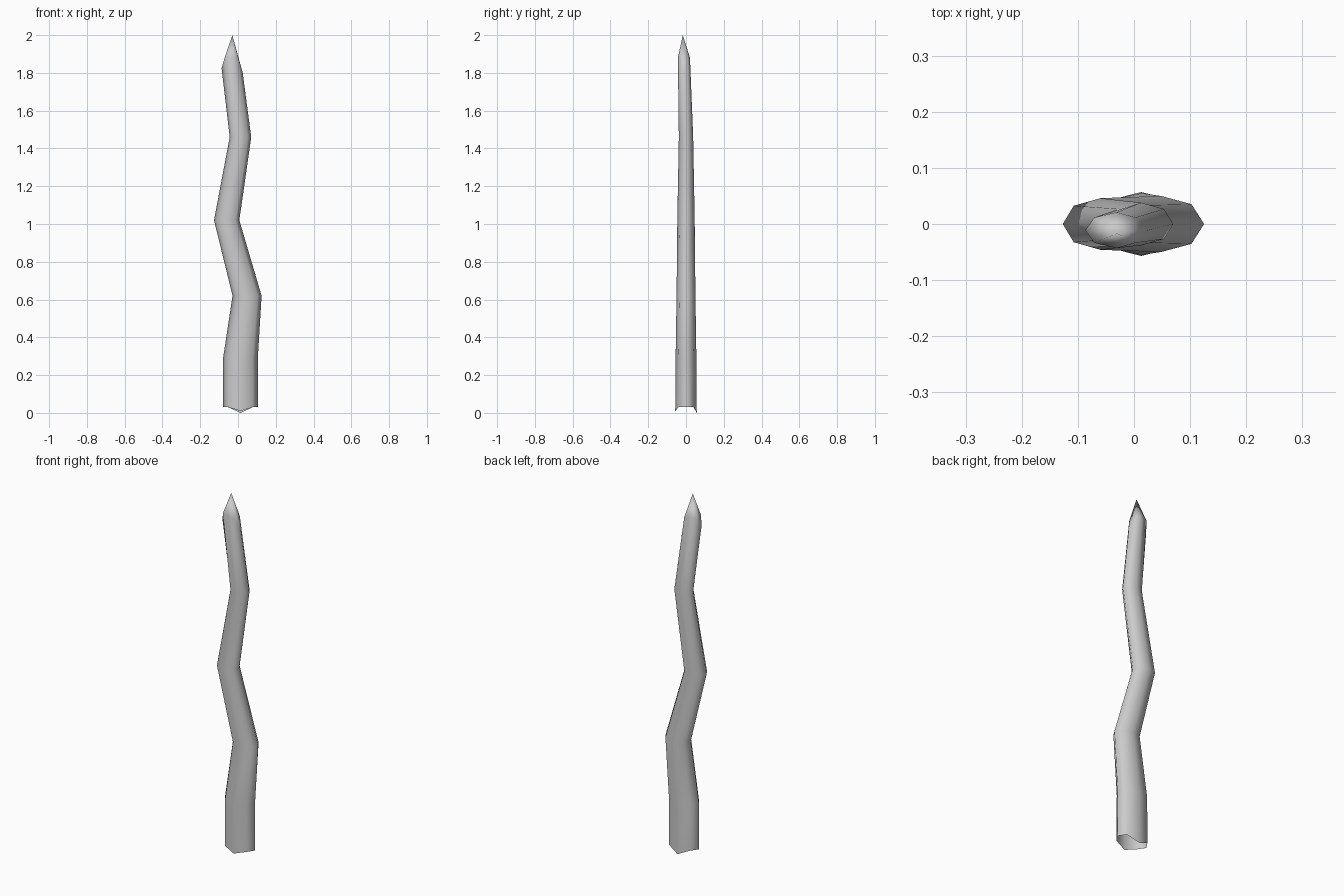
import bpy, bmesh, math

if "Cube" in bpy.data.objects:
    bpy.data.objects.remove(bpy.data.objects["Cube"])

SIDES = 8
# Rings up the shaft: centre x, centre y, z, half width, half depth
rings = [
    (0.013, 0.0, 0.03, 0.092, 0.057),
    (0.013, 0.0, 0.29, 0.092, 0.055),
    (0.048, 0.0, 0.62, 0.077, 0.050),
    (-0.060, 0.0, 1.02, 0.067, 0.046),
    (0.013, 0.0, 1.46, 0.057, 0.038),
    (-0.031, -0.011, 1.88, 0.056, 0.032),
]

bm = bmesh.new()
loops = []
for cx, cy, z, w, d in rings:
    loop = []
    for i in range(SIDES):
        a = 2 * math.pi * i / SIDES
        loop.append(bm.verts.new((cx + w * math.cos(a), cy + d * math.sin(a), z)))
    loops.append(loop)

# Uneven broken bottom: back and front points reach the ground
loops[0][2].co.z = 0.0
loops[0][6].co.z = 0.01

# Uneven shoulder under the point: side corners sit lower
top = loops[-1]
top[0].co.z = 1.80
top[4].co.z = 1.825
for i in (1, 7):
    top[i].co.x -= 0.006
    top[i].co.z = 1.87

# Shaft sides, open at the bottom
for low, high in zip(loops, loops[1:]):
    for i in range(SIDES):
        j = (i + 1) % SIDES
        bm.faces.new((low[i], low[j], high[j], high[i]))

# Sharpened point
tip = bm.verts.new((-0.03, -0.017, 2.0))
for i in range(SIDES):
    bm.faces.new((top[i], top[(i + 1) % SIDES], tip))

for f in bm.faces:
    f.smooth = True
mesh = bpy.data.meshes.new("crooked_stake")
bm.to_mesh(mesh)
bm.free()
stake = bpy.data.objects.new("crooked_stake", mesh)
bpy.context.collection.objects.link(stake)
